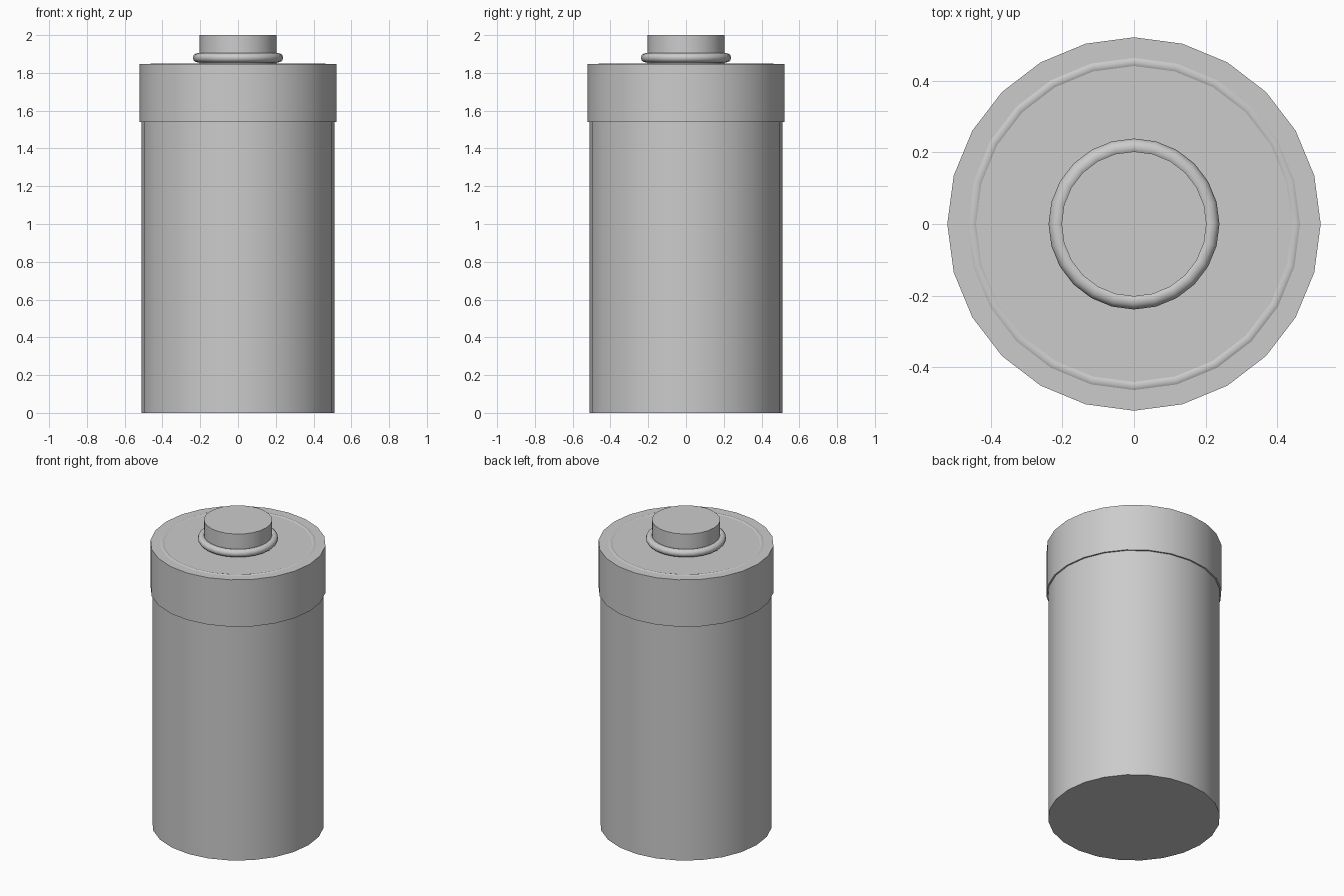
import bpy
import math

SIDES = 24

if "Cube" in bpy.data.objects:
    bpy.data.objects.remove(bpy.data.objects["Cube"], do_unlink=True)

# One plain grey for the whole model
grey = bpy.data.materials.new("plain_grey")
grey.use_nodes = True
colour = (0.6, 0.6, 0.6, 1.0)
grey.diffuse_color = colour
grey.node_tree.nodes["Principled BSDF"].inputs["Base Color"].default_value = colour


def finish(name):
    """Name, colour and smooth the object just added."""
    obj = bpy.context.object
    obj.name = obj.data.name = name
    obj.data.materials.append(grey)
    bpy.ops.object.shade_smooth_by_angle(angle=math.radians(40))
    return obj


def cylinder(name, radius, bottom, top):
    # Quarter turn puts a corner on each axis
    bpy.ops.mesh.primitive_cylinder_add(
        vertices=SIDES, radius=radius, depth=top - bottom,
        location=(0, 0, (bottom + top) / 2))
    return finish(name)


def ring(name, radius, thickness, height):
    bpy.ops.mesh.primitive_torus_add(
        major_segments=SIDES, minor_segments=12, major_radius=radius,
        minor_radius=thickness, location=(0, 0, height))
    return finish(name)


# Main can and the slightly wider cap around its upper end
cylinder("body", 0.512, 0, 1.6)
cylinder("cap", 0.522, 1.54, 1.848)

# Terminal button with a rounded collar at its foot
cylinder("terminal_button", 0.203, 1.8, 2)
ring("terminal_collar", 0.215, 0.024, 1.88)

# Shallow raised rim, mostly sunk into the cap
ring("cap_rim", 0.453, 0.024, 1.827)
